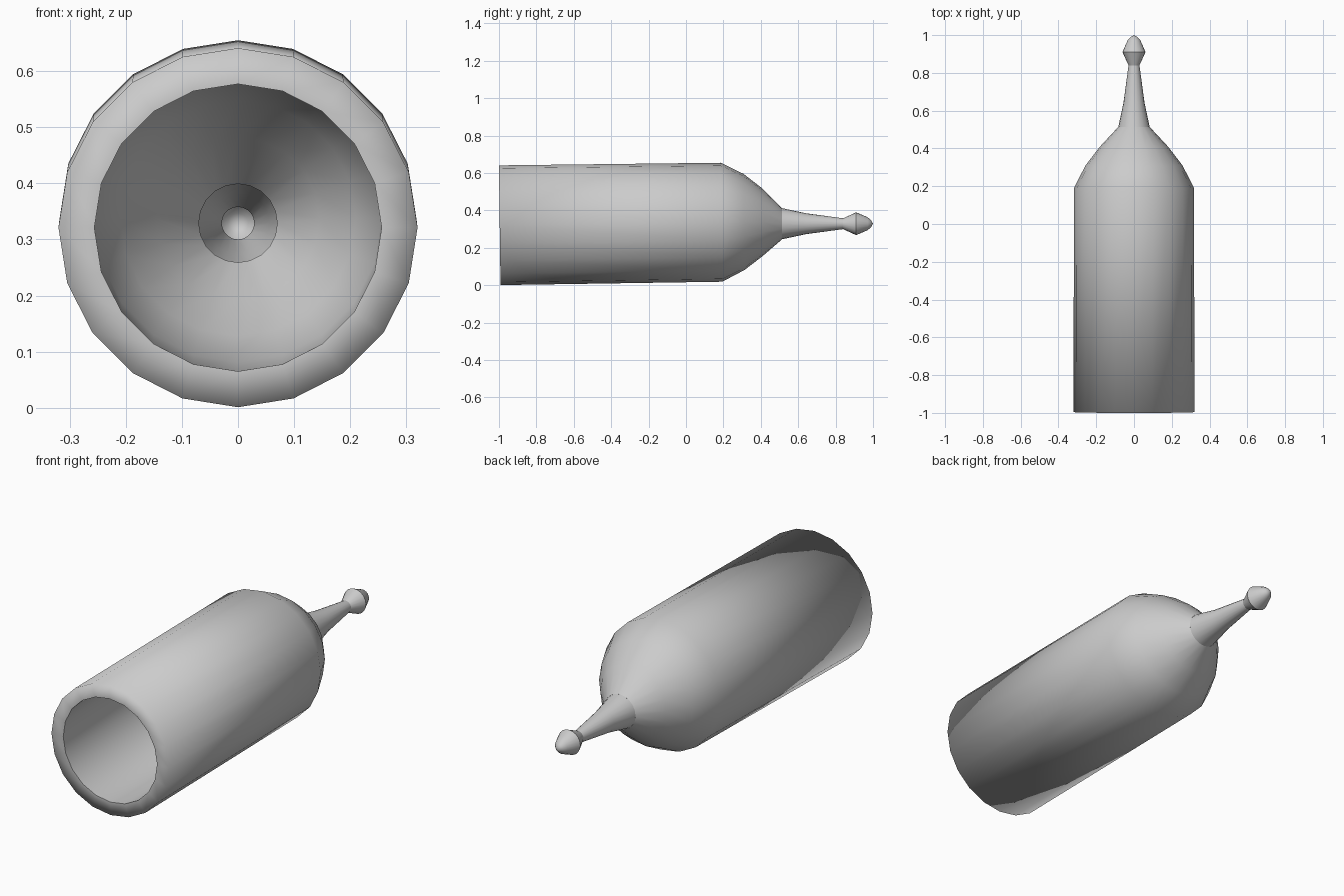
import bpy, bmesh, math

if "Cube" in bpy.data.objects:
    bpy.data.objects.remove(bpy.data.objects["Cube"])

SIDES = 20


def lathe(name, rings):
    """Skin rings given as (y, radius, centre z, lean); radius 0 makes a pole."""
    bm = bmesh.new()
    loops = []
    for y, r, cz, lean in rings:
        if r == 0:
            loops.append([bm.verts.new((0, y, cz))])
            continue
        loop = []
        for i in range(SIDES):
            a = 2 * math.pi * i / SIDES
            up = r * math.cos(a)
            loop.append(bm.verts.new((r * math.sin(a), y - lean * up, cz + up)))
        loops.append(loop)
    for a, b in zip(loops, loops[1:]):
        for i in range(SIDES):
            j = (i + 1) % SIDES
            if len(b) == 1:
                bm.faces.new((a[i], a[j], b[0]))
            else:
                bm.faces.new((a[i], a[j], b[j], b[i]))
    bmesh.ops.recalc_face_normals(bm, faces=bm.faces)
    mesh = bpy.data.meshes.new(name)
    bm.to_mesh(mesh)
    bm.free()
    obj = bpy.data.objects.new(name, mesh)
    bpy.context.collection.objects.link(obj)
    bpy.ops.object.select_all(action='DESELECT')
    obj.select_set(True)
    bpy.context.view_layer.objects.active = obj
    bpy.ops.object.shade_smooth_by_angle(angle=math.radians(30))
    return obj


# Thick hollow barrel, slightly tilted, with a rounded shoulder
T = 0.0132
outer = [(-0.996, 0.32, 0.321, T), (0.19, 0.318, 0.337, T), (0.31, 0.257, 0.339, T),
         (0.41, 0.18, 0.338, T), (0.513, 0.084, 0.329, 0)]
inner = [(0.50, 0.070, 0.329, 0), (0.38, 0.145, 0.337, T), (0.28, 0.21, 0.338, T),
         (0.17, 0.256, 0.337, T), (-0.996, 0.256, 0.321, T)]
lathe("barrel", outer + inner + outer[:1])
bpy.ops.object.mode_set(mode='EDIT')
bpy.ops.mesh.select_all(action='SELECT')
bpy.ops.mesh.remove_doubles(threshold=0.0001)
bpy.ops.mesh.normals_make_consistent(inside=False)
bpy.ops.object.mode_set(mode='OBJECT')

# Thin-walled tapering nozzle with a bulb tip
profile = [(0.51, 0.084), (0.64, 0.056), (0.84, 0.029), (0.91, 0.061),
           (0.972, 0.034), (0.99, 0.018), (1.0, 0)]
lathe("nozzle", [(y, r, 0.329, 0) for y, r in profile])
